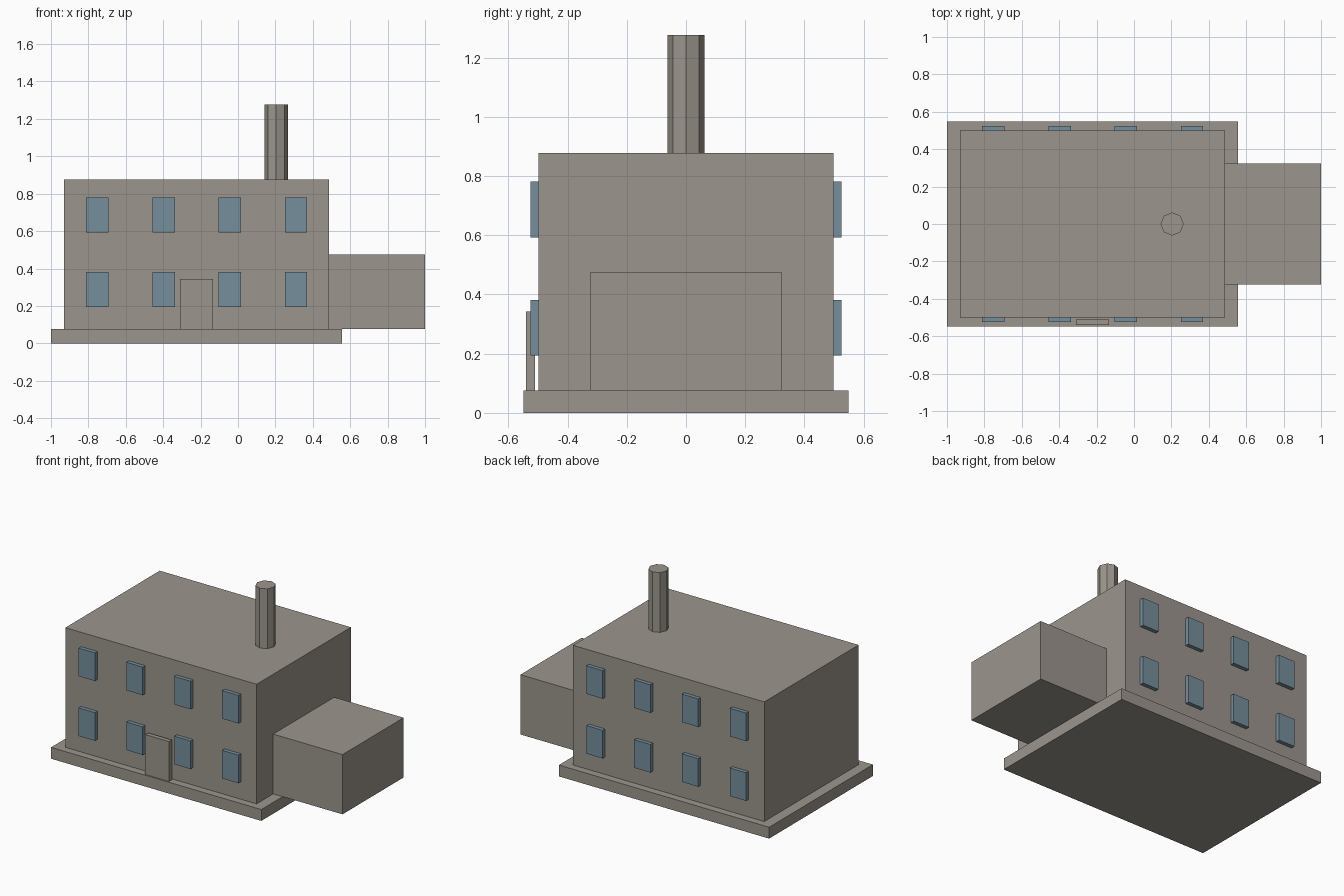
import bpy
import bmesh
from mathutils import Matrix, Vector

cube = bpy.data.objects.get("Cube")
if cube:
    bpy.data.objects.remove(cube, do_unlink=True)


def make_material(name, colour):
    mat = bpy.data.materials.new(name)
    mat.use_nodes = True
    mat.diffuse_color = colour
    mat.node_tree.nodes["Principled BSDF"].inputs["Base Color"].default_value = colour
    return mat


concrete = make_material("warm_grey_concrete", (0.33, 0.30, 0.265, 1))
glass = make_material("dull_blue_glass", (0.18, 0.275, 0.335, 1))


def finish(name, bm, mat):
    mesh = bpy.data.meshes.new(name)
    bm.to_mesh(mesh)
    bm.free()
    mesh.materials.append(mat)
    obj = bpy.data.objects.new(name, mesh)
    bpy.context.collection.objects.link(obj)
    return obj


def box(name, low, high, mat):
    """Box between two opposite corners."""
    low, high = Vector(low), Vector(high)
    bm = bmesh.new()
    bmesh.ops.create_cube(bm, size=1, matrix=Matrix.Translation((low + high) / 2)
                          @ Matrix.Diagonal((*(high - low), 1)))
    return finish(name, bm, mat)


FLOOR, ROOF = 0.076, 0.877
LEFT_WALL, RIGHT_WALL, DEPTH = 0.487, -0.929, 0.499
MIDDLE = (LEFT_WALL + RIGHT_WALL) / 2

# Base slab, main block and side wing
box("foundation", (-1, -0.549, 0), (0.557, 0.549, FLOOR), concrete)
box("main_block", (RIGHT_WALL, -DEPTH, FLOOR), (LEFT_WALL, DEPTH, ROOF), concrete)
box("side_wing", (LEFT_WALL, -0.323, FLOOR), (1, 0.323, 0.476), concrete)

# Door panel standing just clear of the front wall
box("door", (MIDDLE - 0.088, -0.54, FLOOR), (MIDDLE + 0.088, -0.51, 0.343), concrete)

# Octagonal chimney
bm = bmesh.new()
bmesh.ops.create_cone(bm, cap_ends=True, segments=8, radius1=0.062, radius2=0.062,
                      depth=0.4, matrix=Matrix.Translation((0.204, 0, ROOF + 0.2)))
finish("chimney", bm, concrete)

# Two rows of four windows on the front and back walls
for side, sign in (("front", -1), ("back", 1)):
    for row, z in (("lower", 0.287), ("upper", 0.687)):
        for i in range(4):
            x = MIDDLE + (i - 1.5) * 0.354
            y = sign * DEPTH
            box(f"{side}_{row}_window_{i + 1}",
                (x - 0.06, y - 0.026, z - 0.094),
                (x + 0.06, y + 0.026, z + 0.094), glass)
